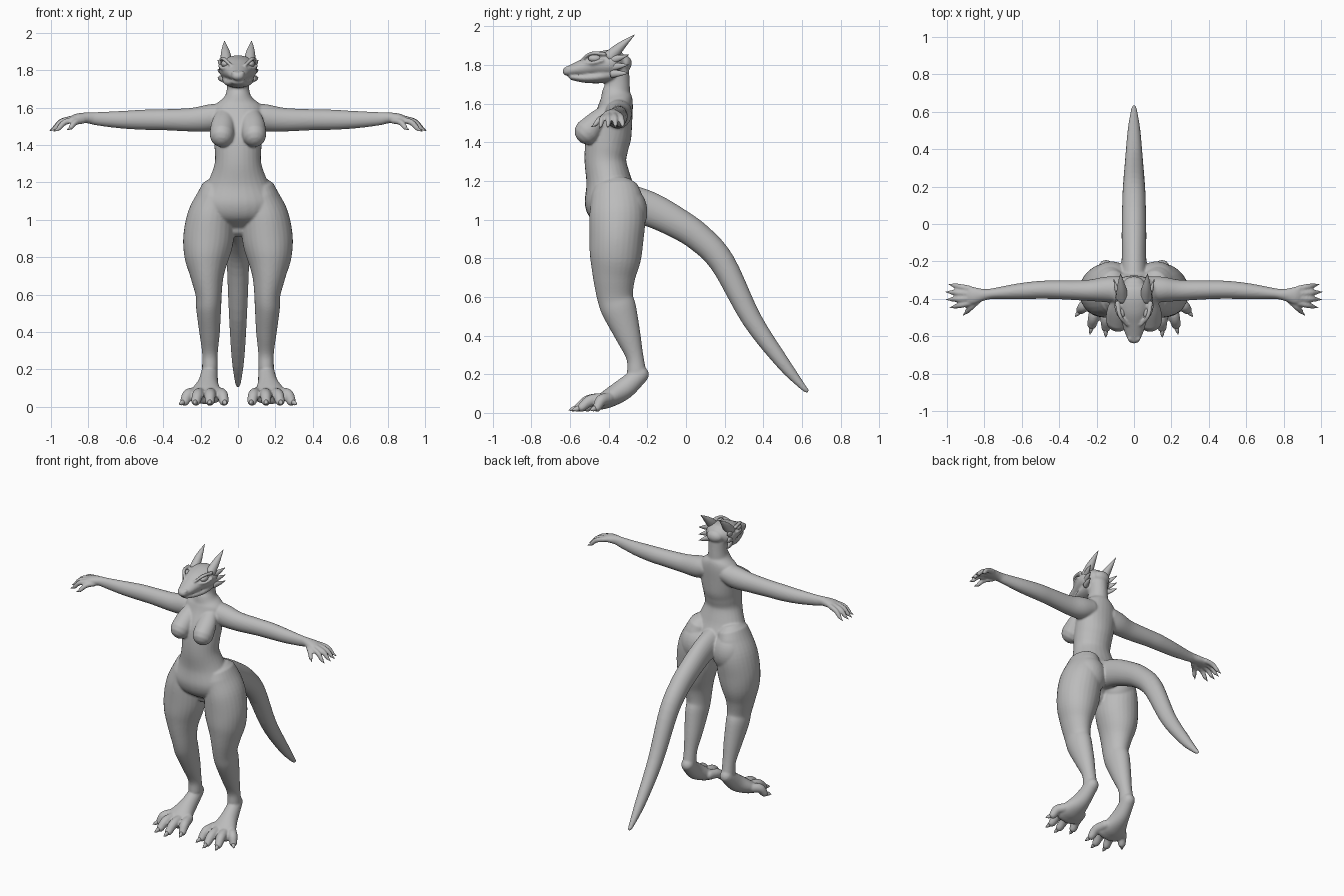
import bpy
import bmesh
import math
from mathutils import Vector, Matrix

SIDES = 28          # vertices around each lofted ring
STEPS = 5           # rings between two stations
X_AXIS = Vector((1, 0, 0))
Y_AXIS = Vector((0, 1, 0))

default_cube = bpy.data.objects.get("Cube")
if default_cube:
    bpy.data.objects.remove(default_cube, do_unlink=True)


def make_material(name, colour):
    material = bpy.data.materials.new(name)
    material.use_nodes = True
    material.diffuse_color = colour
    shader = material.node_tree.nodes["Principled BSDF"]
    shader.inputs["Base Color"].default_value = colour
    shader.inputs["Roughness"].default_value = 0.6
    return material


def spline(stations):
    """Catmull-Rom interpolation through stations of (x, y, z, width, depth)."""
    points = [Vector(s) for s in stations]
    points = [points[0] * 2 - points[1]] + points + [points[-1] * 2 - points[-2]]
    result = []
    for p, q, r, s in zip(points, points[1:], points[2:], points[3:]):
        for step in range(STEPS):
            t = step / STEPS
            result.append(0.5 * (2 * q + (r - p) * t
                                 + (2 * p - 5 * q + 4 * r - s) * t ** 2
                                 + (3 * q - p - 3 * r + s) * t ** 3))
    result.append(points[-2])
    return result


def loft(bm, stations, side=X_AXIS, rounded=True, mirrored=False):
    """Closed tube of elliptical rings; width runs along the side axis."""
    path = spline(stations)
    places = [p.xyz if hasattr(p, "xyz") and len(p) == 3 else Vector(p[:3]) for p in path]
    rings = []
    for i, p in enumerate(path):
        before, after = max(i - 1, 0), min(i + 1, len(path) - 1)
        along = (places[after] - places[before]).normalized()
        rings.append((places[i], along, max(p[3], .001), max(p[4], .001)))
    if rounded:
        # domes on both ends
        for end, sign in ((0, -1), (-1, 1)):
            centre, along, width, depth = rings[end]
            for angle in (30, 55, 78):
                c, s = math.cos(math.radians(angle)), math.sin(math.radians(angle))
                shift = along * sign * s * min(width, depth)
                ring = (centre + shift, along, width * c, depth * c)
                if sign < 0:
                    rings.insert(0, ring)
                else:
                    rings.append(ring)
    for flip in ((1, -1) if mirrored else (1,)):
        loops = []
        for centre, along, width, depth in rings:
            u = (side - along * side.dot(along)).normalized()
            v = along.cross(u)
            loop = []
            for k in range(SIDES):
                a = math.tau * k / SIDES
                co = centre + u * width * math.cos(a) + v * depth * math.sin(a)
                loop.append(bm.verts.new((co.x * flip, co.y, co.z)))
            loops.append(loop)
        for low, high in zip(loops, loops[1:]):
            for k in range(SIDES):
                n = (k + 1) % SIDES
                bm.faces.new((low[k], low[n], high[n], high[k]))
        bm.faces.new(loops[0])
        bm.faces.new(loops[-1])


def ball(bm, centre, radii):
    """Mirrored pair of ellipsoids."""
    for flip in (1, -1):
        place = Matrix.Translation((centre[0] * flip, centre[1], centre[2]))
        bmesh.ops.create_uvsphere(bm, u_segments=32, v_segments=20, radius=1,
                                  matrix=place @ Matrix.Diagonal((*radii, 1)))


def finish(bm, name, material):
    bmesh.ops.recalc_face_normals(bm, faces=bm.faces[:])
    mesh = bpy.data.meshes.new(name)
    bm.to_mesh(mesh)
    bm.free()
    mesh.materials.append(material)
    mesh.shade_smooth()
    obj = bpy.data.objects.new(name, mesh)
    bpy.context.collection.objects.link(obj)
    return obj


skin = make_material("plain grey", (0.5, 0.5, 0.5, 1))
body, claws = bmesh.new(), bmesh.new()

# Neck and torso
loft(body, [(0, -.36, 1.8, .06, .065), (0, -.355, 1.7, .06, .064),
            (0, -.36, 1.655, .075, .075), (0, -.36, 1.61, .125, .085),
            (0, -.37, 1.55, .14, .095), (0, -.395, 1.45, .13, .115),
            (0, -.41, 1.38, .125, .113), (0, -.417, 1.3, .125, .108),
            (0, -.4, 1.2, .162, .117), (0, -.385, 1.1, .215, .14),
            (0, -.375, 1.02, .19, .12), (0, -.37, .96, .09, .05)])

# Chest and buttocks
loft(body, [(.07, -.41, 1.56, .05, .04), (.08, -.46, 1.51, .063, .055),
            (.086, -.51, 1.455, .066, .068)], mirrored=True)
ball(body, (.12, -.3, 1.04), (.11, .1, .13))

# Legs
loft(body, [(.12, -.36, 1.13, .095, .13), (.145, -.355, 1.02, .125, .145),
            (.158, -.36, .9, .135, .14), (.167, -.365, .8, .12, .132),
            (.165, -.372, .7, .09, .11), (.157, -.367, .6, .07, .093),
            (.157, -.345, .53, .067, .09), (.152, -.3, .4, .055, .066),
            (.15, -.265, .29, .042, .045), (.15, -.255, .21, .042, .05)], mirrored=True)

# Feet
loft(body, [(.15, -.235, .2, .042, .045), (.16, -.32, .125, .055, .055),
            (.17, -.4, .075, .085, .048), (.172, -.45, .05, .09, .036)], mirrored=True)

# Toes with claws: base x, tip x, tip y
for base_x, tip_x, tip_y in ((.1, .075, -.51), (.145, .15, -.555),
                             (.195, .225, -.54), (.235, .285, -.46)):
    base = Vector((base_x, -.4, .075))
    tip = Vector((tip_x, tip_y, .028))
    knuckle = base.lerp(tip, .65) + Vector((0, 0, .02))
    loft(body, [(*base, .028, .03), (*knuckle, .03, .03), (*tip, .025, .023)], mirrored=True)
    out = (tip - base).normalized() * .055
    out.z = -.014
    loft(claws, [(*tip, .014, .016), (*(tip + out * .6), .01, .012), (*(tip + out), .001, .001)],
         rounded=False, mirrored=True)

# Arms and palms
loft(body, [(.08, -.35, 1.56, .07, .065), (.15, -.35, 1.545, .068, .072),
            (.25, -.355, 1.535, .056, .063), (.4, -.352, 1.535, .05, .056),
            (.5, -.352, 1.535, .048, .054), (.62, -.36, 1.535, .042, .047),
            (.75, -.372, 1.54, .029, .036), (.8, -.378, 1.545, .031, .03),
            (.86, -.383, 1.543, .047, .025), (.89, -.383, 1.535, .048, .019)],
     side=Y_AXIS, mirrored=True)

# Fingers and thumb with claws: base, tip
for base, tip in (((.88, -.345, 1.54), (.965, -.328, 1.492)),
                  ((.89, -.372, 1.54), (.98, -.365, 1.492)),
                  ((.89, -.399, 1.54), (.978, -.403, 1.49)),
                  ((.88, -.423, 1.535), (.96, -.442, 1.487)),
                  ((.83, -.405, 1.53), (.895, -.47, 1.492))):
    base, tip = Vector(base), Vector(tip)
    knuckle = base.lerp(tip, .6) + Vector((0, 0, .014))
    loft(body, [(*base, .016, .017), (*knuckle, .015, .016), (*tip, .012, .013)],
         side=Y_AXIS, mirrored=True)
    out = (tip - base).normalized() * .03
    loft(claws, [(*tip, .009, .01), (*(tip + out), .001, .001)],
         side=Y_AXIS, rounded=False, mirrored=True)

# Tail
loft(body, [(0, -.32, 1.09, .075, .1), (0, -.19, 1.055, .066, .09),
            (0, -.05, .985, .066, .08), (0, .07, .905, .064, .073),
            (0, .19, .775, .06, .066), (0, .34, .485, .048, .052),
            (0, .5, .26, .034, .036), (0, .6, .14, .018, .018), (0, .625, .115, .012, .012)])

# Skull and upper muzzle
loft(body, [(0, -.615, 1.768, .034, .024), (0, -.58, 1.775, .05, .033),
            (0, -.52, 1.787, .068, .05), (0, -.46, 1.8, .09, .065),
            (0, -.4, 1.805, .102, .074), (0, -.35, 1.81, .088, .066),
            (0, -.325, 1.81, .06, .045)])

# Lower jaw
loft(body, [(0, -.59, 1.738, .036, .016), (0, -.53, 1.733, .056, .024),
            (0, -.46, 1.738, .078, .033), (0, -.39, 1.755, .085, .045)])

# Brows, lower lids and nostril bumps
loft(body, [(.04, -.54, 1.828, .008, .008), (.075, -.49, 1.86, .012, .01),
            (.09, -.42, 1.858, .012, .01)], mirrored=True)
loft(body, [(.055, -.525, 1.812, .006, .006), (.086, -.48, 1.811, .009, .008),
            (.1, -.43, 1.825, .009, .008)], mirrored=True)
ball(body, (.022, -.612, 1.785), (.013, .016, .01))

# Blend the body parts into one skin
body_object = finish(body, "body", skin)
remesh = body_object.modifiers.new("blend", 'REMESH')
remesh.mode = 'VOXEL'
remesh.voxel_size = .0065
remesh.use_smooth_shade = True
relax = body_object.modifiers.new("relax", 'SMOOTH')
relax.factor = .5
relax.iterations = 5

finish(claws, "claws", skin)

# Eyes
eyes = bmesh.new()
ball(eyes, (.068, -.472, 1.834), (.022, .034, .02))
finish(eyes, "eyes", skin)

# Horns
horns = bmesh.new()
loft(horns, [(.062, -.4, 1.835, .032, .036), (.066, -.35, 1.885, .026, .026),
             (.07, -.305, 1.925, .014, .013), (.072, -.265, 1.957, .001, .001)],
     rounded=False, mirrored=True)
finish(horns, "horns", skin)

# Cheek spikes
spikes = bmesh.new()
for height, lift in ((1.825, .028), (1.79, .012), (1.755, .004)):
    loft(spikes, [(.075, -.385, height, .018, .022),
                  (.095, -.34, height + lift / 2, .011, .014),
                  (.108, -.295, height + lift, .001, .001)], rounded=False, mirrored=True)
finish(spikes, "cheek_spikes", skin)
